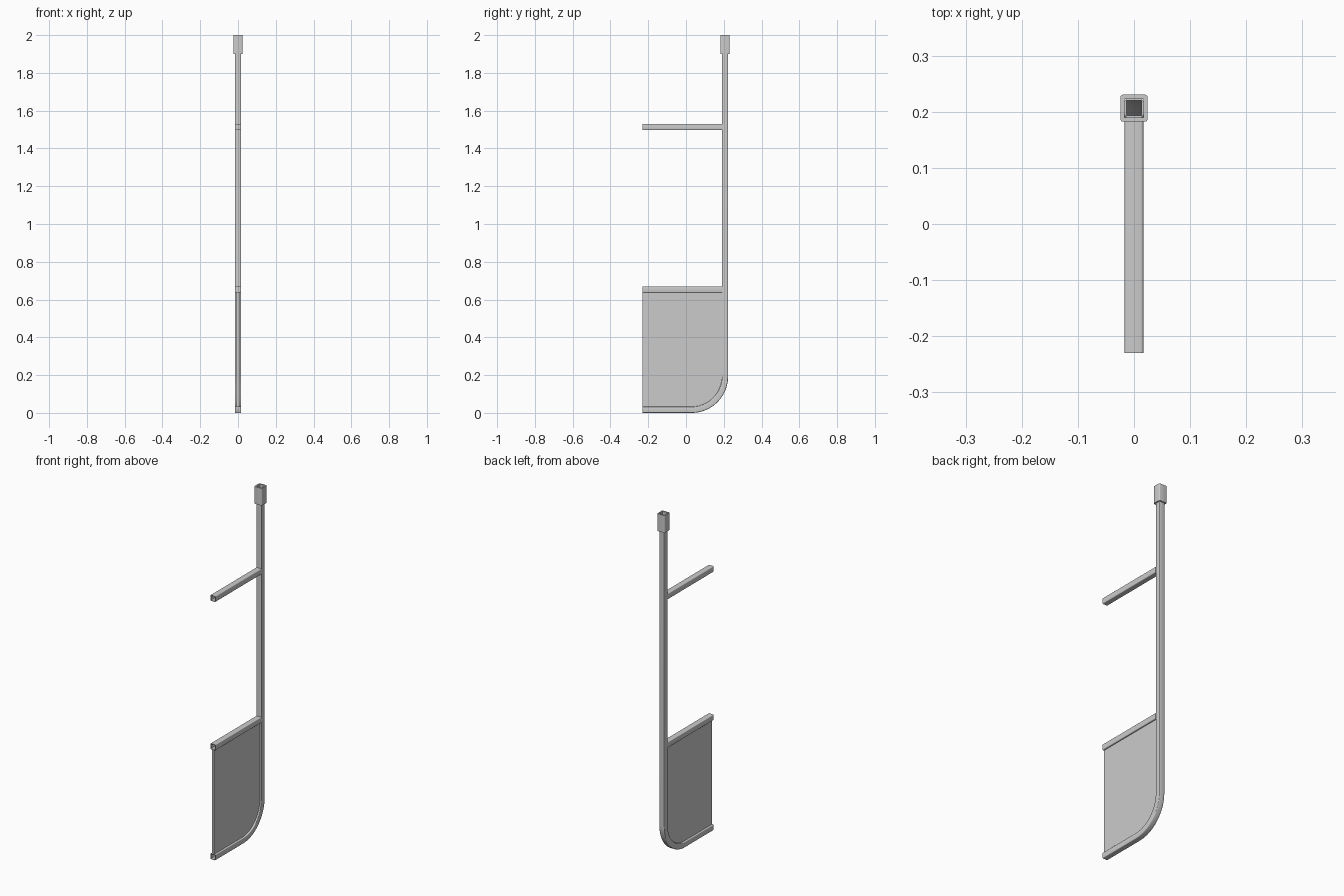
import bpy, bmesh, math
from mathutils import Vector

if "Cube" in bpy.data.objects:
    bpy.data.objects.remove(bpy.data.objects["Cube"])

H = 0.0165          # half width of the square tube
POST_Y = 0.2065     # centre line of the upright
FRONT_Y = -0.23     # open ends of the horizontal tubes
BEND_Y, BEND_Z, BEND_R = 0.03, 0.193, 0.1765


def finish(name, bm):
    bmesh.ops.recalc_face_normals(bm, faces=bm.faces[:])
    me = bpy.data.meshes.new(name)
    bm.to_mesh(me)
    bm.free()
    ob = bpy.data.objects.new(name, me)
    bpy.context.collection.objects.link(ob)
    bpy.ops.object.select_all(action='DESELECT')
    ob.select_set(True)
    bpy.context.view_layer.objects.active = ob
    bpy.ops.object.shade_smooth_by_angle(angle=math.radians(35))
    return ob


def rounded_square(half, r, n=3):
    pts = []
    for q in range(4):
        mid = math.radians(45 + 90 * q)
        cx = math.copysign(half - r, math.cos(mid))
        cy = math.copysign(half - r, math.sin(mid))
        for i in range(n + 1):
            a = math.radians(90 * q + 90 * i / n)
            pts.append((cx + r * math.cos(a), cy + r * math.sin(a)))
    return pts


def tube(name, path, half=H, r=0.004, wall=0.003):
    """Sweep a hollow rounded square along a path of (y, z) points."""
    bm = bmesh.new()
    rings = []
    pts = [Vector(p) for p in path]
    for i, p in enumerate(pts):
        d0 = (p - pts[i - 1]).normalized() if i else None
        d1 = (pts[i + 1] - p).normalized() if i < len(pts) - 1 else None
        t = ((d0 or d1) + (d1 or d0)).normalized()
        ring = []
        for inset, rr in ((half, r), (half - wall, max(r - wall, 0.001))):
            ring.append([bm.verts.new((a, p.x - t.y * b, p.y + t.x * b))
                         for a, b in rounded_square(inset, rr)])
        rings.append(ring)

    def bridge(a, b):
        n = len(a)
        for k in range(n):
            bm.faces.new((a[k], a[(k + 1) % n], b[(k + 1) % n], b[k]))

    for a, b in zip(rings, rings[1:]):
        bridge(a[0], b[0])
        bridge(a[1], b[1])
    for end in (rings[0], rings[-1]):
        bridge(end[0], end[1])
    return finish(name, bm)


def bend(n=16):
    return [(BEND_Y + BEND_R * math.sin(math.radians(90 * i / n)),
             BEND_Z - BEND_R * math.cos(math.radians(90 * i / n))) for i in range(n + 1)]


# Bent upright running from the floor end up to the sleeve
tube("bent_post", [(FRONT_Y, H)] + bend() + [(POST_Y, 1.93)])

# Wider socket sleeve on top of the post
tube("top_sleeve", [(POST_Y, 1.9), (POST_Y, 2.0)], half=0.0242, r=0.005, wall=0.0075)

# Horizontal rails butting against the post
for name, z in (("upper_rail", 1.5135), ("panel_rail", 0.6535)):
    tube(name, [(FRONT_Y, z), (POST_Y - H + 0.001, z)])

# Infill panel following the bend
bm = bmesh.new()
inner = 1 - (H - 0.002) / BEND_R
outline = [(FRONT_Y, 2 * H - 0.002)]
outline += [(BEND_Y + (y - BEND_Y) * inner, BEND_Z + (z - BEND_Z) * inner) for y, z in bend()]
outline += [(POST_Y - H + 0.002, 0.639), (FRONT_Y, 0.639)]
T = 0.007
face = bm.faces.new([bm.verts.new((-T, y, z)) for y, z in outline])
ext = bmesh.ops.extrude_face_region(bm, geom=[face])
bmesh.ops.translate(bm, vec=(2 * T, 0, 0),
                    verts=[v for v in ext["geom"] if isinstance(v, bmesh.types.BMVert)])
finish("infill_panel", bm)
